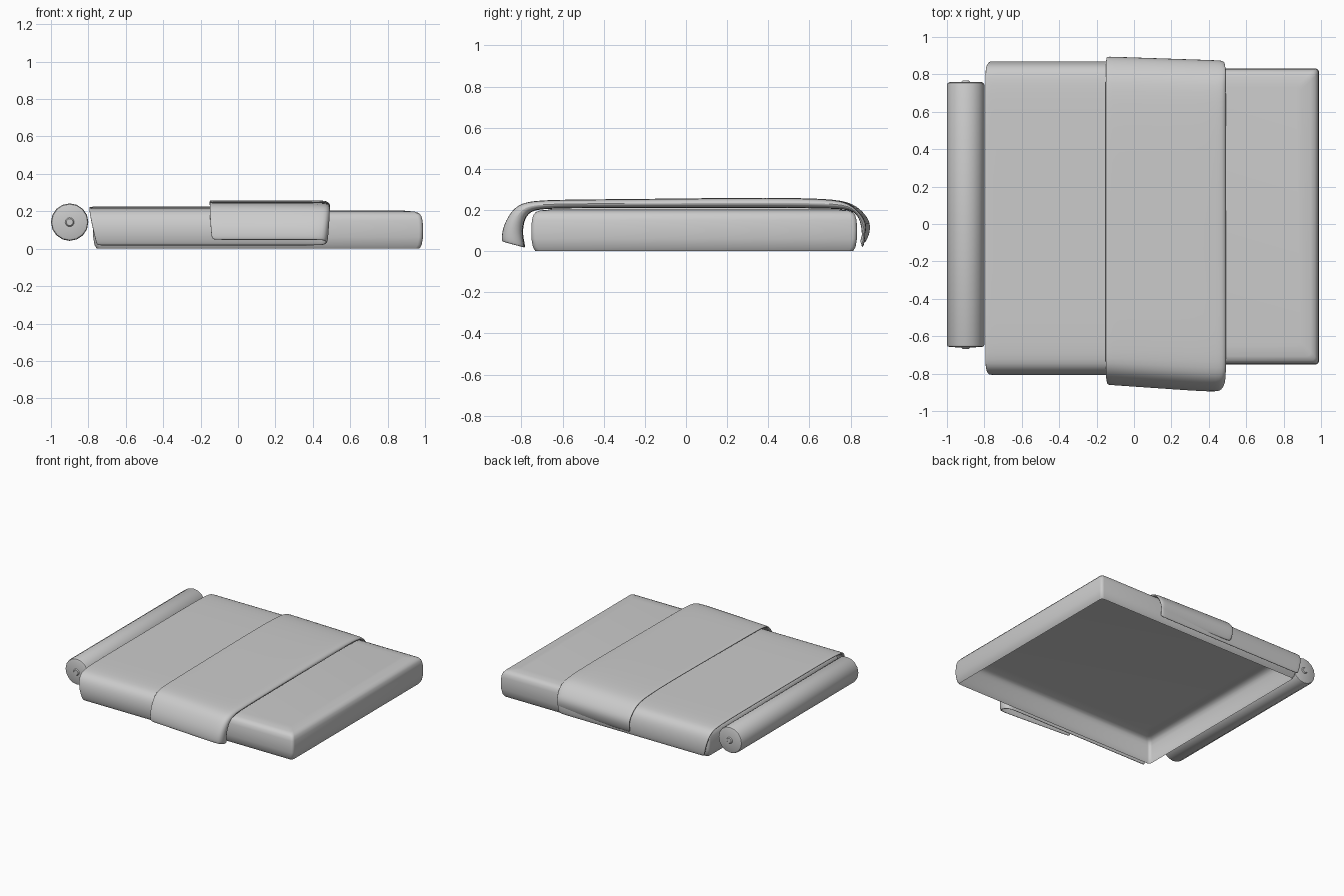
import bpy, bmesh, math

if "Cube" in bpy.data.objects:
    bpy.data.objects.remove(bpy.data.objects["Cube"])


def make_object(name, bm, angle=40):
    bmesh.ops.recalc_face_normals(bm, faces=bm.faces)
    mesh = bpy.data.meshes.new(name)
    bm.to_mesh(mesh)
    bm.free()
    ob = bpy.data.objects.new(name, mesh)
    bpy.context.collection.objects.link(ob)
    bpy.ops.object.select_all(action='DESELECT')
    bpy.context.view_layer.objects.active = ob
    ob.select_set(True)
    bpy.ops.object.shade_smooth_by_angle(angle=math.radians(angle))
    return ob


def skin(bm, rows, closed):
    """Bridge equal-length rows of points with quads."""
    grid = [[bm.verts.new(p) for p in row] for row in rows]
    n = len(grid[0])
    for a, b in zip(grid, grid[1:]):
        for i in range(n if closed else n - 1):
            j = (i + 1) % n
            bm.faces.new((a[i], a[j], b[j], b[i]))
    return grid


def rounded_rect(x0, x1, y0, y1, r, z):
    pts = []
    corners = [(x1 - r, y1 - r), (x0 + r, y1 - r), (x0 + r, y0 + r), (x1 - r, y0 + r)]
    for k, (cx, cy) in enumerate(corners):
        for s in range(4):
            a = math.pi / 2 * (k + s / 3)
            pts.append((cx + r * math.cos(a), cy + r * math.sin(a), z))
    return pts


# Mattress: soft-edged shell, open underneath
bm = bmesh.new()
rings = [(0, .02), (.02, .008), (.06, .001), (.1, 0), (.15, .003),
         (.175, .010), (.19, .022), (.198, .045), (.203, .1)]
rows = [rounded_rect(-.775 + d, .99 - d, -.752 + d, .832 - d, .022, z) for z, d in rings]
grid = skin(bm, rows, True)
bm.faces.new(grid[-1])
make_object("mattress", bm, 60)

# Blanket: one sheet draped over the mattress and folded back on itself
lower = [(-.785, .015), (-.803, .08), (-.795, .15), (-.765, .20), (-.69, .217), (-.3, .217),
         (.3, .217), (.75, .217), (.825, .20), (.855, .15), (.865, .08), (.857, .018)]
upper = [(-.855, .045), (-.85, .11), (-.815, .18), (-.765, .232), (-.68, .243), (-.3, .245),
         (.3, .253), (.70, .250), (.81, .228), (.868, .175), (.898, .12), (.868, .04)]
path = [(-.795, 0), (-.78, 0), (-.5, 0), (-.15, 0), (.2, 0), (.44, 0), (.475, .1), (.49, .5),
        (.475, .9), (.44, 1), (.2, 1), (-.13, 1), (-.152, 1)]
rows = []
for x, t in path:
    row = []
    last = len(lower) - 1
    for i, ((ya, za), (yb, zb)) in enumerate(zip(lower, upper)):
        y, z = ya + (yb - ya) * t, za + (zb - za) * t
        # hanging sides taper; the folded front side flares toward the foot
        drop = max(0, (.19 - z) / .19)
        px = .16 + (x - .16) * (1 - .045 * drop)
        if y < -.7:
            y -= .04 * t * max(0, (x + .15) / .6)
        elif y > .8:
            y -= .02 * t * max(0, (x + .15) / .6)
        row.append((px, y, z))
    rows.append(row)
bm = bmesh.new()
skin(bm, rows, False)
blanket = make_object("folded_blanket", bm, 60)
sol = blanket.modifiers.new("thickness", 'SOLIDIFY')
sol.thickness = .015
sol.offset = 0
sub = blanket.modifiers.new("soft", 'SUBSURF')
sub.levels = sub.render_levels = 2

# Bolster pillow: turned roll with a small button at each end
profile = [(-.667, .0), (-.667, .018), (-.660, .024), (-.658, .086), (-.654, .096), (-.645, .1),
           (.745, .1), (.754, .096), (.758, .086), (.760, .024), (.766, .018), (.766, .0)]
bm = bmesh.new()
rows = [[(-.9 + r * math.cos(k * math.tau / 16), y, .142 + r * math.sin(k * math.tau / 16))
         for k in range(16)] for y, r in profile]
skin(bm, rows, True)
bmesh.ops.remove_doubles(bm, verts=bm.verts, dist=.0005)
make_object("bolster_pillow", bm, 35)
